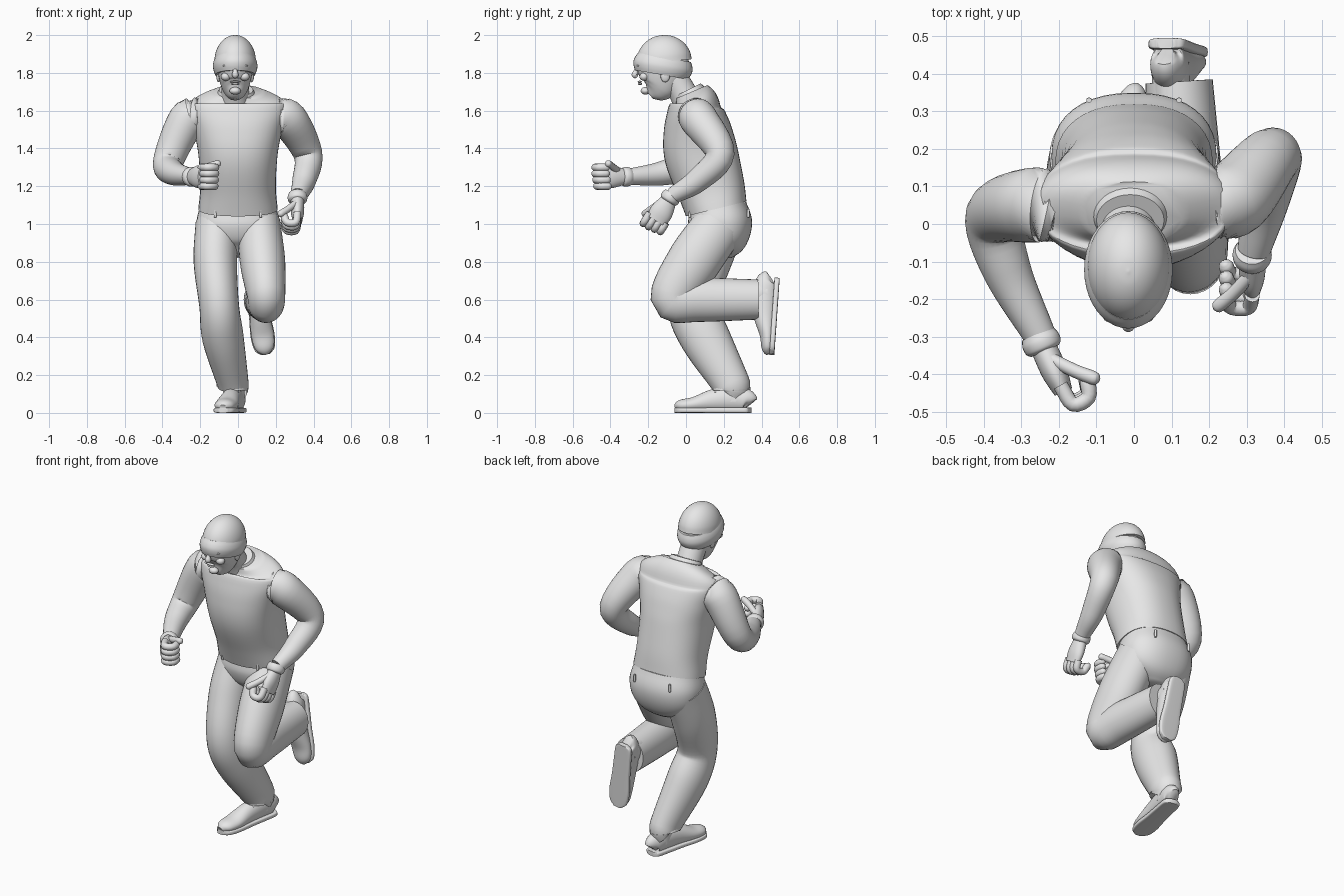
import bpy
import bmesh
import math
from mathutils import Vector, Matrix

cube = bpy.data.objects.get("Cube")
if cube:
    bpy.data.objects.remove(cube, do_unlink=True)

grey = bpy.data.materials.new("plain grey")
grey.use_nodes = True
grey.diffuse_color = (.8, .8, .8, 1)
grey.node_tree.nodes["Principled BSDF"].inputs["Base Color"].default_value = grey.diffuse_color

ACROSS = Vector((1, 0, 0))
ALONG = Vector((0, 1, 0))
UP = Vector((0, 0, 1))
STAY = Matrix.Identity(4)


def finish(name, bm, matrix=STAY):
    """Turn a bmesh into a smooth shaded object with its sharp edges kept."""
    bmesh.ops.transform(bm, matrix=matrix, verts=bm.verts)
    bmesh.ops.recalc_face_normals(bm, faces=bm.faces)
    mesh = bpy.data.meshes.new(name)
    bm.to_mesh(mesh)
    bm.free()
    mesh.materials.append(grey)
    obj = bpy.data.objects.new(name, mesh)
    bpy.context.collection.objects.link(obj)
    bpy.ops.object.select_all(action='DESELECT')
    obj.select_set(True)
    bpy.context.view_layer.objects.active = obj
    bpy.ops.object.shade_smooth_by_angle(angle=math.radians(50))


def spline(sections, steps):
    """Interpolate whole sections, position and radii, along a smooth curve."""
    keys = [Vector(section) for section in sections]
    keys = [keys[0] * 2 - keys[1]] + keys + [keys[-1] * 2 - keys[-2]]
    result = []
    for before, start, end, after in zip(keys, keys[1:], keys[2:], keys[3:]):
        for step in range(steps):
            t = step / steps
            result.append(start + (end - before) * (t / 2)
                          + (before * 2 - start * 5 + end * 4 - after) * (t * t / 2)
                          + (start * 3 - before - end * 3 + after) * (t * t * t / 2))
    return result + [keys[-2]]


def loft(name, sections, side=ACROSS, deepen=1, power=2, sides=32, steps=6, matrix=STAY):
    """Skin oval sections (x, y, z, half width[, half depth]) along a path."""
    sections = [s if len(s) == 5 else (*s, s[3] * deepen) for s in sections]
    rings = spline(sections, steps)
    centres = [Vector(ring[:3]) for ring in rings]
    bm = bmesh.new()
    loops = []
    for index, ring in enumerate(rings):
        ahead = centres[min(index + 1, len(rings) - 1)]
        tangent = (ahead - centres[max(index - 1, 0)]).normalized()
        across = (side - tangent * side.dot(tangent)).normalized()
        deep = tangent.cross(across)
        width, depth = max(ring[3], .002), max(ring[4], .002)
        loop = []
        for k in range(sides):
            angle = math.tau * k / sides
            c, s = math.cos(angle), math.sin(angle)
            u = math.copysign(abs(c) ** (2 / power), c) * width
            v = math.copysign(abs(s) ** (2 / power), s) * depth
            loop.append(bm.verts.new(centres[index] + across * u + deep * v))
        loops.append(loop)
    for lower, upper in zip(loops, loops[1:]):
        for k in range(sides):
            bm.faces.new((lower[k - 1], lower[k], upper[k], upper[k - 1]))
    bm.faces.new(loops[0])
    bm.faces.new(loops[-1])
    finish(name, bm, matrix)


def tube(name, points, radius, side=ACROSS, matrix=STAY):
    """Round tube with a tapered tip, for fingers and cords."""
    end = Vector(points[-1])
    tip = end + (end - Vector(points[-2])).normalized() * radius * .8
    sections = [(*point, radius) for point in points] + [(*tip, radius * .4)]
    loft(name, sections, side, sides=12, steps=4, matrix=matrix)


def ball(name, centre, size):
    bm = bmesh.new()
    bmesh.ops.create_uvsphere(bm, u_segments=16, v_segments=10, radius=1)
    finish(name, bm, Matrix.Translation(centre) @ Matrix.Diagonal((*size, 1)))


def frame(origin, *axes):
    """Placement whose local x, y and z point along the given axes."""
    return Matrix.Translation(origin) @ Matrix(axes).transposed().to_4x4()


# Sleeveless top, leaning forward, with a collar ring
loft("vest", [(0, .16, 1.08, .21, .165), (0, .13, 1.2, .2, .18), (0, .08, 1.37, .21, .195), (0, .06, 1.5, .235, .18),
              (0, .05, 1.6, .26, .15), (0, .05, 1.65, .245, .12), (0, .03, 1.7, .13, .09)], power=2.3, sides=40)
loft("collar", [(-.01, .03, 1.67, .11), (-.01, .01, 1.71, .09)], deepen=.85)

# Trousers with belt loops
loft("trouser_seat", [(0, .17, 1.1, .2, .15), (0, .18, 1, .22, .17), (0, .18, .9, .19, .14), (0, .17, .83, .08, .07)],
     power=2.3, sides=40)
loft("right_trouser_leg", [(-.11, .18, 1, .115), (-.12, .1, .8, .115), (-.1, .03, .57, .105), (-.08, .1, .4, .11),
                           (-.03, .23, .17, .085), (-.03, .24, .13, .085)], deepen=1.2)
loft("left_trouser_leg", [(.11, .18, 1, .115), (.13, .04, .8, .12), (.15, -.07, .61, .1), (.14, .07, .6, .1),
                          (.12, .38, .6, .09)], deepen=1.18)
for x in (-.12, .12):
    for y in (.02, .33):
        tube("belt_loop", [(x, y, 1.08), (x, y, 1.04)], .007)

# Arms
loft("left_arm", [(.2, .05, 1.57, .09), (.27, .07, 1.55, .1), (.37, .18, 1.37, .077), (.35, .06, 1.23, .063),
                  (.32, -.07, 1.15, .044)])
loft("right_arm", [(-.2, .04, 1.57, .09), (-.27, .05, 1.55, .1), (-.37, .02, 1.33, .08), (-.34, -.12, 1.27, .065),
                   (-.25, -.3, 1.25, .043)])


def hand(label, wrist, forward, thumbward, mirror):
    """Gloved fist: local x is the curl side, y runs forward, z to the thumb."""
    forward, thumbward = Vector(forward).normalized(), Vector(thumbward).normalized()
    place = frame(wrist, forward.cross(thumbward) * mirror, forward, thumbward)
    loft(label + "_cuff", [(0, -.03, 0, .045), (0, -.01, 0, .052), (0, .01, 0, .05), (0, .02, 0, .04)], matrix=place)
    loft(label + "_palm", [(0, 0, 0, .035, .04), (0, .08, 0, .035, .06), (0, .14, 0, .025, .055)], matrix=place)
    for row, finger in enumerate(("little", "ring", "middle", "index")):
        z = (row - 1.5) * .033
        reach = .17 + .005 * min(row, 2)
        tube(label + "_" + finger + "_finger",
             [(0, .12, z), (.01, reach, z), (.055, reach, z), (.07, reach - .04, z)], .02, UP, place)
    tube(label + "_thumb", [(0, .04, .03), (.05, .1, .055), (.09, .14, .07)], .018, UP, place)


hand("right", (-.245, -.32, 1.25), (.4, -.9, 0), (0, 0, 1), -1)
hand("left", (.315, -.085, 1.135), (0, -.5, -.8), (0, -.8, .5), 1)

# Neck and head
middle = -.015
loft("neck", [(middle, .02, 1.62, .08), (middle, -.02, 1.7, .073), (middle, -.08, 1.8, .073)])
loft("head", [(middle, -.19, 1.68, .025, .025), (middle, -.16, 1.71, .06, .08), (middle, -.14, 1.75, .08, .11),
              (middle, -.125, 1.83, .095, .14), (middle, -.12, 1.9, .09, .13)], power=2.2)

# Face
loft("nose", [(middle, -.25, 1.845, .008), (middle, -.265, 1.81, .012), (middle, -.27, 1.79, .018),
              (middle, -.26, 1.777, .01)], sides=14)
ball("chin", (middle, -.215, 1.705), (.03, .025, .02))
ball("upper_lip", (middle, -.245, 1.753), (.027, .011, .006))
ball("lower_lip", (middle, -.243, 1.742), (.023, .011, .007))
for label, sign in (("left", 1), ("right", -1)):
    ball(label + "_brow", (middle + sign * .037, -.25, 1.838), (.03, .014, .008))
    ball(label + "_eye", (middle + sign * .037, -.247, 1.82), (.014, .009, .007))
    ball(label + "_cheek", (middle + sign * .05, -.222, 1.78), (.026, .024, .022))
    ball(label + "_ear", (middle + sign * .088, -.11, 1.785), (.012, .025, .035))

# Knitted hat: folded band tilted backward, and a domed crown
band = []
for k in range(5):
    width = .106 + .012 * math.sin(math.pi * k / 4)
    band.append((middle, -.13 + .004 * k, 1.79 + .023 * k, width))
loft("hat_band", band, deepen=1.34, sides=40)
crown = []
for k in range(7):
    rise, reach = math.sin(math.pi * k / 12), math.cos(math.pi * k / 12)
    crown.append((middle, -.115 - .012 * rise, 1.86 + .14 * rise, .11 * reach))
loft("hat_crown", crown, deepen=1.33, sides=40)


def shoe(label, place):
    """Laced shoe: toe towards local -y, sole on local z = 0."""
    # Position along the foot, height and half width, from heel to toe
    outline = [(.2, .08, .02), (.18, .12, .045), (.1, .14, .05), (0, .12, .053), (-.1, .08, .06), (-.17, .065, .05),
               (-.2, .04, .02)]
    upper = [(0, y, height / 2 + .005, width, height / 2) for y, height, width in outline]
    sole = [(0, y * 1.02, .014, width + .004, .014) for y, height, width in outline]
    loft(label + "_shoe_upper", upper, matrix=place)
    loft(label + "_shoe_sole", sole, power=5, matrix=place)
    loft(label + "_shoe_ankle", [(0, .12, .06, .05), (0, .11, .15, .05)], deepen=1.4, matrix=place)
    for row in range(4):
        y, z = .02 - row * .03, .127 - row * .013
        tube(label + "_lace", [(-.036, y, z - .018), (0, y, z + .003), (.036, y, z - .018)], .006, ALONG, place)


shoe("right", Matrix.Translation((-.04, .143, 0)) @ Matrix.Rotation(-.2, 4, 'Z'))
heelward = Vector((-.15, .07, 1)).normalized()
instep = Vector((0, -1, .07)).normalized()
shoe("left", frame((.115, .482, .51), heelward.cross(instep), heelward, instep))
